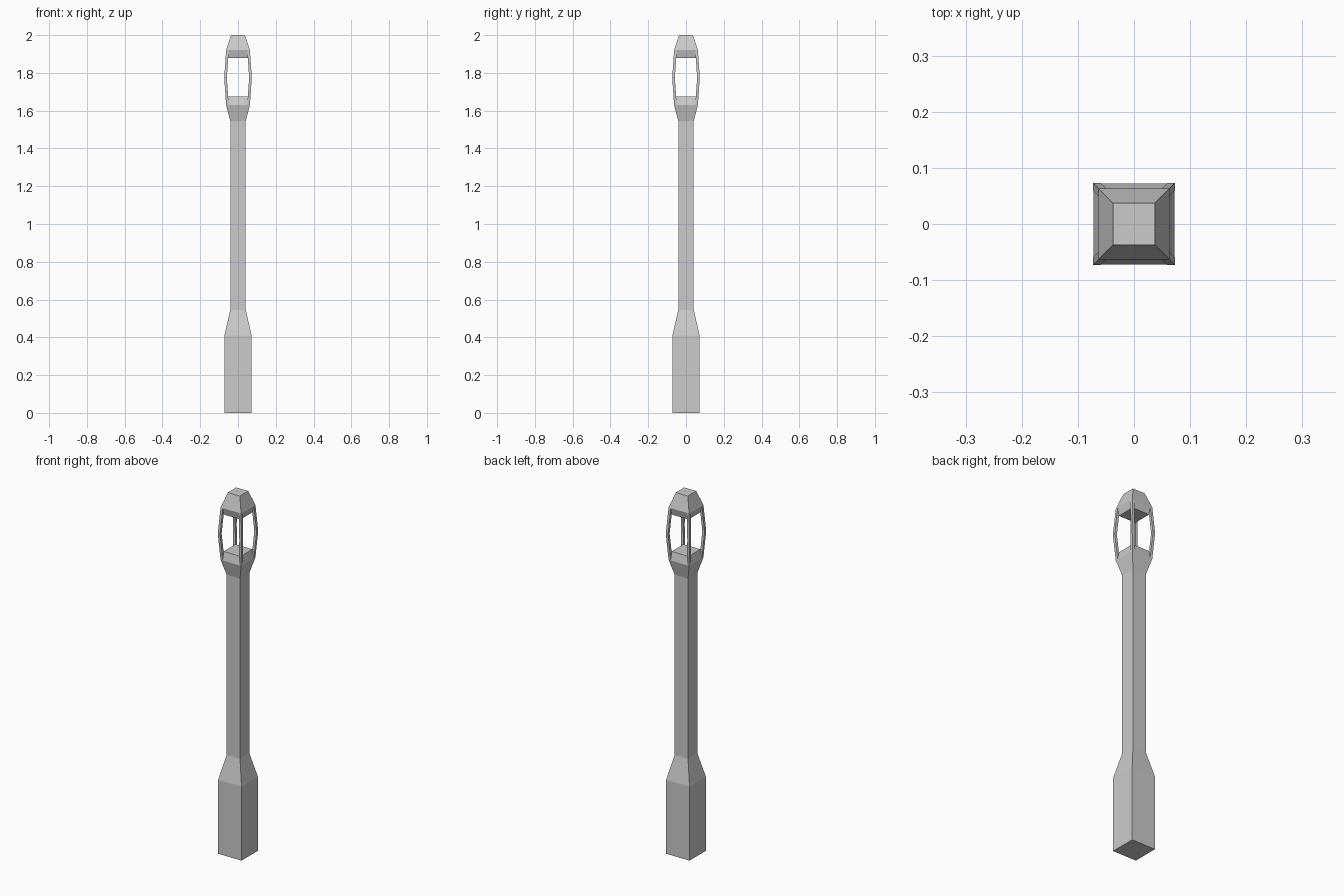
import bpy, bmesh

if "Cube" in bpy.data.objects:
    bpy.data.objects.remove(bpy.data.objects["Cube"])


def loft(name, rings):
    """Skin a closed solid through a list of four-point rings."""
    bm = bmesh.new()
    loops = [[bm.verts.new(p) for p in ring] for ring in rings]
    for a, b in zip(loops, loops[1:]):
        for i in range(4):
            j = (i + 1) % 4
            bm.faces.new((a[i], a[j], b[j], b[i]))
    bm.faces.new(loops[0][::-1])
    bm.faces.new(loops[-1])
    bmesh.ops.recalc_face_normals(bm, faces=bm.faces)
    mesh = bpy.data.meshes.new(name)
    bm.to_mesh(mesh)
    bm.free()
    obj = bpy.data.objects.new(name, mesh)
    bpy.context.collection.objects.link(obj)
    return obj


def square(h, z):
    return [(-h, -h, z), (h, -h, z), (h, h, z), (-h, h, z)]


def corner(inner, outer, z):
    return [(inner, inner, z), (outer, inner, z), (outer, outer, z), (inner, outer, z)]


# Base, shaft and flared lamp seat
loft("post", [square(h, z) for h, z in (
    (0.072, 0), (0.072, 0.41), (0.041, 0.545), (0.041, 1.545),
    (0.063, 1.63), (0.052, 1.675))])

# Lamp cap
loft("lamp_cap", [square(h, z) for h, z in (
    (0.052, 1.88), (0.063, 1.92), (0.037, 2.0))])

# Four bowed corner bars, mirrored from one
bar = loft("corner_bars", [corner(i, o, z) for i, o, z in (
    (0.049, 0.063, 1.63), (0.059, 0.073, 1.775), (0.049, 0.063, 1.92))])
mirror = bar.modifiers.new("mirror", 'MIRROR')
mirror.use_axis = (True, True, False)
mirror.use_mirror_merge = False
